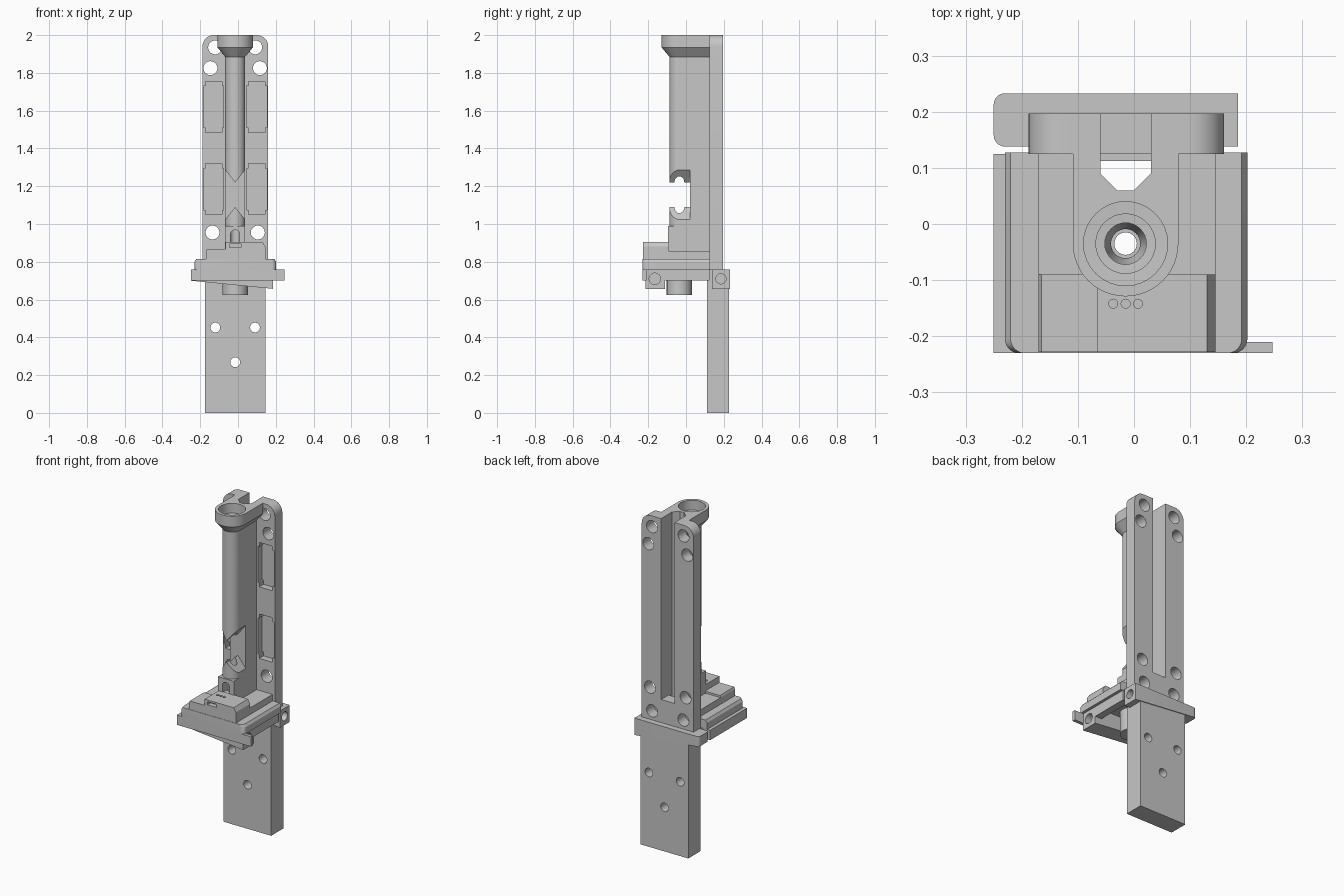
import bpy, bmesh, math

cube = bpy.data.objects.get("Cube")
if cube:
    bpy.data.objects.remove(cube)

grey = bpy.data.materials.new("plain grey")
grey.use_nodes = True
grey.diffuse_color = (0.57, 0.57, 0.57, 1)
grey.node_tree.nodes["Principled BSDF"].inputs["Base Color"].default_value = (0.57, 0.57, 0.57, 1)

CX, CY = -0.015, -0.035      # bore centre
PLACE = {"x": lambda u, v, w: (w, u, v),
         "y": lambda u, v, w: (u, w, v),
         "z": lambda u, v, w: (u, v, w)}
parts = []


def loft(name, rings, axis="z"):
    """Closed solid through matching outlines, each given as (points, position)."""
    bm = bmesh.new()
    loops = [[bm.verts.new(PLACE[axis](u, v, w)) for u, v in pts] for pts, w in rings]
    n = len(loops[0])
    for a, b in zip(loops, loops[1:]):
        for i in range(n):
            j = (i + 1) % n
            bm.faces.new((a[i], a[j], b[j], b[i]))
    bm.faces.new(loops[0][::-1])
    bm.faces.new(loops[-1])
    bmesh.ops.recalc_face_normals(bm, faces=bm.faces)
    mesh = bpy.data.meshes.new(name)
    bm.to_mesh(mesh)
    bm.free()
    mesh.materials.append(grey)
    ob = bpy.data.objects.new(name, mesh)
    bpy.context.collection.objects.link(ob)
    parts.append(ob)
    return ob


def prism(name, pts, a, b, axis="z"):
    return loft(name, [(pts, a), (pts, b)], axis)


def arc(u, v, r, start, end, n=10):
    steps = [math.radians(start + (end - start) * i / n) for i in range(n + 1)]
    return [(u + r * math.cos(t), v + r * math.sin(t)) for t in steps]


def circle(u, v, r, n=32):
    return arc(u, v, r, 0, 360 - 360 / n, n - 1)


def rounded(x0, x1, y0, y1, bl=0, br=0, tr=0, tl=0):
    """Rectangle with a radius for each corner."""
    pts = []
    for x, y, r, sx, sy, a in ((x0, y0, bl, 1, 1, 180), (x1, y0, br, -1, 1, 270),
                               (x1, y1, tr, -1, -1, 0), (x0, y1, tl, 1, -1, 90)):
        pts += arc(x + sx * r, y + sy * r, r, a, a + 90, 8) if r else [(x, y)]
    return pts


def box(name, x0, x1, y0, y1, z0, z1):
    return prism(name, rounded(x0, x1, y0, y1), z0, z1)


def stadium(r, back=0.125):
    """Round front, straight sides running back to the plate."""
    return arc(CX, CY, r, 180, 360, 24) + [(CX + r, back), (CX - r, back)]


def cut(targets, cutter):
    parts.remove(cutter)
    for ob in targets:
        mod = ob.modifiers.new("cut", "BOOLEAN")
        mod.operation, mod.solver, mod.object = "DIFFERENCE", "EXACT", cutter
        bpy.context.view_layer.objects.active = ob
        bpy.ops.object.modifier_apply(modifier=mod.name)
    bpy.data.objects.remove(cutter)


def wedge(name, y0, y1, r):
    """Clamp arm whose underside slopes down toward +x."""
    ob = prism(name, rounded(-0.25, 0.185, y0, y1, bl=r, tl=r), 0.70, 0.76)
    for v in ob.data.vertices:
        if v.co.z < 0.73:
            v.co.z -= 0.043 * (v.co.x + 0.25) / 0.435
    return ob


# Lower bar with three screw holes
lower_bar = box("lower_bar", -0.175, 0.145, 0.112, 0.228, 0, 0.76)
for x, z in ((-0.12, 0.452), (0.09, 0.452), (CX, 0.268)):
    cut([lower_bar], prism("hole", circle(x, z, 0.026), 0, 0.3, "y"))

# Back plate with screw holes and stepped front pockets
back_plate = prism("back_plate", rounded(-0.188, 0.16, 0.76, 2.0, tr=0.06, tl=0.06), 0.125, 0.197, "y")
for side in (-1, 1):
    for dx, z in ((0.106, 1.935), (0.131, 1.825), (0.12, 0.955), (0.105, 0.815)):
        cut([back_plate], prism("hole", circle(CX + side * dx, z, 0.037), 0.1, 0.3, "y"))
    for z0 in (1.05, 1.485):
        a, b, z1, c, d = 0.061, 0.168, z0 + 0.27, 0.01, 0.025
        shape = [(a, z0 + d), (a + c, z0 + d), (a + c, z0), (b - c, z0), (b - c, z0 + d), (b, z0 + d),
                 (b, z1 - d), (b - c, z1 - d), (b - c, z1), (a + c, z1), (a + c, z1 - d), (a, z1 - d)]
        cut([back_plate], prism("pocket", [(CX + side * x, z) for x, z in shape], 0.1, 0.165, "y"))

# Feed tube, its flared mouth and foot
feed_tube = prism("feed_tube", stadium(0.053), 0.99, 1.885)
tube_mouth = loft("tube_mouth", [(stadium(0.053), 1.885), (stadium(0.094), 1.935), (stadium(0.094), 2.0)])
tube_foot = box("tube_foot", -0.068, 0.038, -0.095, 0.125, 0.855, 0.99)

# Stepped tray
tray_base = box("tray_base", -0.25, 0.185, -0.23, 0.125, 0.70, 0.76)
deck = rounded(-0.23, 0.202, -0.23, 0.127, bl=0.025, br=0.025)
deck_top = rounded(-0.22, 0.192, -0.23, 0.127, bl=0.025, br=0.025)
tray_deck = loft("tray_deck", [(deck, 0.76), (deck, 0.80), (deck_top, 0.815)])
tray_step = box("tray_step", -0.17, 0.145, -0.228, 0.125, 0.815, 0.855)
front_block = prism("front_block", [(-0.17, 0.855), (0.145, 0.855), (0.145, 0.88), (0.13, 0.905),
                                    (-0.065, 0.905), (-0.065, 0.867), (-0.165, 0.867)], -0.228, -0.09, "y")
box("side_tab", 0.18, 0.247, -0.23, -0.21, 0.70, 0.76)
stub = prism("tube_stub", circle(CX, CY, 0.067), 0.625, 0.76)

# Tapered clamp arms with end holes
front_arm = wedge("front_clamp_arm", -0.215, -0.11, 0)
back_arm = wedge("back_clamp_arm", 0.138, 0.233, 0.02)
cut([front_arm, tray_base], prism("hole", circle(-0.165, 0.71, 0.03), 0.08, 0.3, "x"))
cut([back_arm], prism("hole", circle(0.185, 0.71, 0.027), 0.15, 0.3, "x"))

# Hollow underside, open toward the bar
cut([tray_base], box("cavity", -0.2, 0.14, -0.11, 0.2, 0.6, 0.78))

# Rear channel, open at the back above the tray
half = [(0.045, 0.09), (0.015, 0.06)]
inner = [(CX - x, y) for x, y in half] + [(CX + x, y) for x, y in half[::-1]]
channel = [(CX - 0.045, 0.3)] + inner + [(CX + 0.045, 0.3)]
cut([back_plate, feed_tube, tube_mouth], prism("channel", channel, 0.9, 2.1))
cut([tube_foot, tray_step, tray_deck], prism("channel", channel, 0.6, 1.1))

# Central bore, stepped out at the mouth
steps = ((0.026, 0.70), (0.026, 1.80), (0.037, 1.83), (0.037, 1.92), (0.053, 1.921),
         (0.053, 1.94), (0.075, 1.941), (0.075, 2.02))
cut([feed_tube, tube_mouth, tube_foot, tray_step, tray_deck, stub],
    loft("bore", [(circle(CX, CY, r), z) for r, z in steps]))
cut([stub], prism("hole", circle(CX, CY, 0.02), 0.6, 0.75))

# V-edged window across the tube
cut([feed_tube], prism("window", [(CX - 0.06, 1.295), (CX, 1.22), (CX + 0.06, 1.295),
                                  (CX + 0.06, 1.015), (CX, 1.09), (CX - 0.06, 1.015)], -0.2, 0.02, "y"))

# Arch in the foot, slot and pin holes in the front block
cut([tube_foot], prism("arch", [(CX - 0.024, 0.90)] + arc(CX, 0.945, 0.024, 180, 0) + [(CX + 0.024, 0.90)],
                       -0.2, CY, "y"))
cut([front_block], box("slot", -0.045, 0.015, -0.3, -0.2, 0.876, 0.894))
for dx in (-0.022, 0, 0.022):
    cut([front_block], prism("pin", circle(CX + dx, -0.142, 0.008, 16), 0.865, 0.95))

# Smooth curved walls, keep hard edges
bpy.ops.object.select_all(action="DESELECT")
for ob in parts:
    ob.select_set(True)
bpy.context.view_layer.objects.active = parts[0]
bpy.ops.object.shade_smooth_by_angle(angle=math.radians(30))
